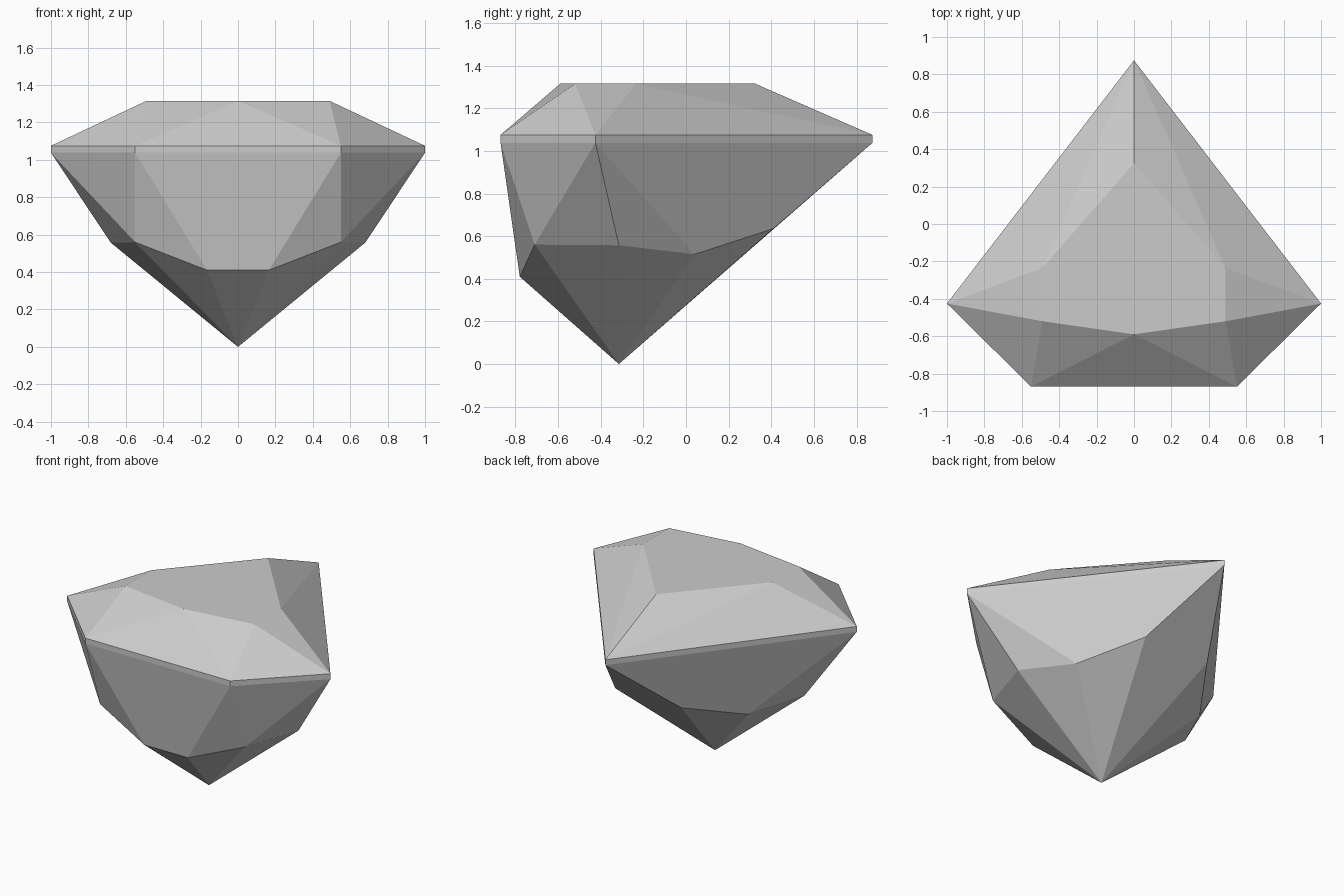
import bpy
import bmesh
import math

cube = bpy.data.objects.get("Cube")
if cube:
    bpy.data.objects.remove(cube, do_unlink=True)

# Single stone colour
stone = bpy.data.materials.new("gem grey")
stone.use_nodes = True
colour = (0.6, 0.6, 0.6, 1)
stone.diffuse_color = colour
stone.node_tree.nodes["Principled BSDF"].inputs["Base Color"].default_value = colour


def mirrored(half):
    """Corner points of the +x half, plus their reflections."""
    return half + [(-x, y, z) for x, y, z in half if x > 0]


def ring(half, z):
    return mirrored([(x, y, z) for x, y in half])


# Flat table on top
table = ring([(0, 0.325), (0.49, -0.235), (0.49, -0.52), (0, -0.59)], 1.315)

# Five-cornered girdle with a thin upright band
girdle_outline = [(0, 0.875), (1, -0.425), (0.55, -0.87)]
girdle = ring(girdle_outline, 1.075) + ring(girdle_outline, 1.038)

# Lower facet corners and the point at the bottom
pavilion = mirrored([(0.165, -0.78, 0.41), (0.55, -0.71, 0.56), (0.68, -0.315, 0.557),
                     (0.5, 0.04, 0.515), (0.25, 0.41, 0.635), (0, -0.315, 0)])

# Wrap the corners in flat facets
bm = bmesh.new()
for corner in table + girdle + pavilion:
    bm.verts.new(corner)
bmesh.ops.convex_hull(bm, input=bm.verts[:])
bmesh.ops.dissolve_limit(bm, angle_limit=math.radians(1.5), verts=bm.verts[:], edges=bm.edges[:])
bmesh.ops.recalc_face_normals(bm, faces=bm.faces[:])
mesh = bpy.data.meshes.new("cut_gem")
bm.to_mesh(mesh)
bm.free()
mesh.materials.append(stone)
gem = bpy.data.objects.new("cut_gem", mesh)
bpy.context.collection.objects.link(gem)
